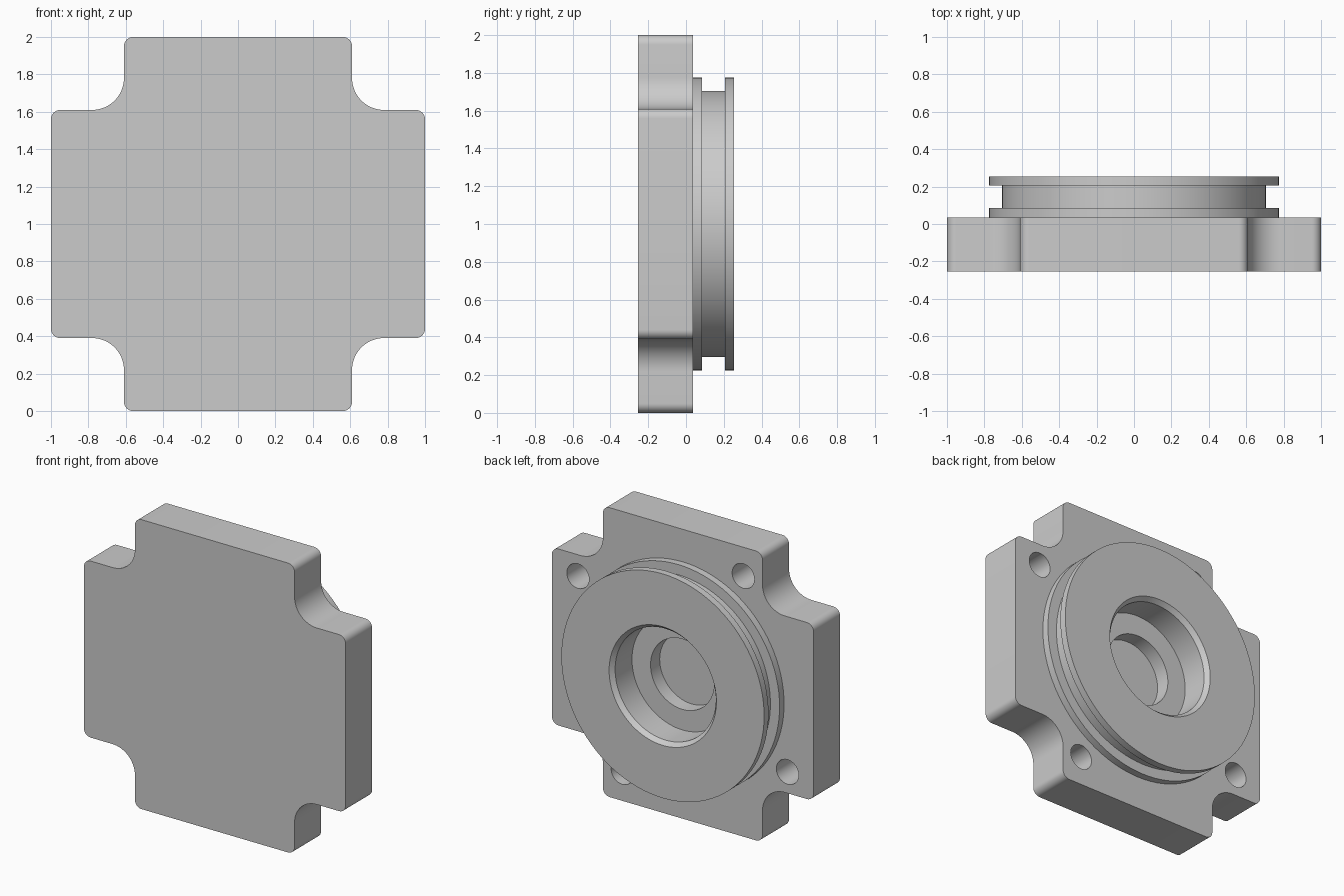
import bpy, bmesh
from math import sin, cos, pi, radians
from mathutils import Matrix, Vector

if "Cube" in bpy.data.objects:
    bpy.data.objects.remove(bpy.data.objects["Cube"])

CZ = 1.0                       # height of the boss axis
FRONT, FACE, BACK = -0.254, 0.036, 0.254


def finish(name, bm):
    bmesh.ops.recalc_face_normals(bm, faces=bm.faces)
    me = bpy.data.meshes.new(name)
    bm.to_mesh(me)
    bm.free()
    ob = bpy.data.objects.new(name, me)
    bpy.context.collection.objects.link(ob)
    return ob


def lathe(name, profile, x=0.0, z=CZ, steps=96):
    """Spin an (r, y) profile, starting and ending on the axis, about the y axis."""
    bm = bmesh.new()
    vs = [bm.verts.new((x + r, y, z)) for r, y in profile]
    es = [bm.edges.new(p) for p in zip(vs, vs[1:])]
    bmesh.ops.spin(bm, geom=vs + es, cent=(x, 0, z), axis=(0, 1, 0),
                   angle=2 * pi, steps=steps, use_duplicate=False)
    bmesh.ops.remove_doubles(bm, verts=bm.verts, dist=1e-5)
    return finish(name, bm)


def arc(cx, cz, r, a0, a1, n):
    return [(cx + r * cos(radians(a0 + (a1 - a0) * i / n)),
             cz + r * sin(radians(a0 + (a1 - a0) * i / n))) for i in range(n + 1)]


def boolean(target, other, operation):
    m = target.modifiers.new(operation.title(), 'BOOLEAN')
    m.operation, m.solver, m.object = operation, 'EXACT', other
    bpy.context.view_layer.objects.active = target
    bpy.ops.object.modifier_apply(modifier=m.name)
    bpy.data.objects.remove(other)


# Cross-shaped plate: one corner outline, turned four times
W, R, F = 0.61, 0.05, 0.17
corner = (arc(1 - R, W - R, R, 0, 90, 8)
          + arc(W + F, W + F, F, 270, 180, 16)
          + arc(W - R, 1 - R, R, 0, 90, 8))
bm = bmesh.new()
outline = []
for k in range(4):
    turn = Matrix.Rotation(k * pi / 2, 2)
    for p in corner:
        q = turn @ Vector(p)
        outline.append(bm.verts.new((q.x, FRONT, q.y + CZ)))
face = bm.faces.new(outline)
ext = bmesh.ops.extrude_face_region(bm, geom=[face])
bmesh.ops.translate(bm, vec=(0, FACE - FRONT, 0),
                    verts=[v for v in ext['geom'] if isinstance(v, bmesh.types.BMVert)])
flange = finish("flange_cover", bm)

# Round boss with seal groove, rooted inside the plate
boss = lathe("boss", [(0, -0.1), (0.775, -0.1), (0.775, 0.085), (0.705, 0.085),
                      (0.705, 0.206), (0.775, 0.206), (0.775, BACK), (0, BACK)])
boolean(flange, boss, 'UNION')

# Stepped, chamfered centre bore
bore = lathe("bore_cutter", [(0, -0.06), (0.243, -0.06), (0.243, 0.04), (0.385, 0.04),
                             (0.385, BACK - 0.03), (0.41, BACK), (0.41, 0.4), (0, 0.4)])
boolean(flange, bore, 'DIFFERENCE')

# Four blind bolt holes, 90 degrees apart
for k in range(4):
    a = radians(30 + 90 * k)
    hole = lathe("hole_cutter", [(0, -0.19), (0.085, -0.19), (0.085, 0.06), (0, 0.06)],
                 0.925 * cos(a), CZ + 0.925 * sin(a), 32)
    boolean(flange, hole, 'DIFFERENCE')

# Smooth curved walls, crisp edges
bpy.ops.object.select_all(action='DESELECT')
flange.select_set(True)
bpy.context.view_layer.objects.active = flange
bpy.ops.object.shade_smooth_by_angle(angle=radians(30))
